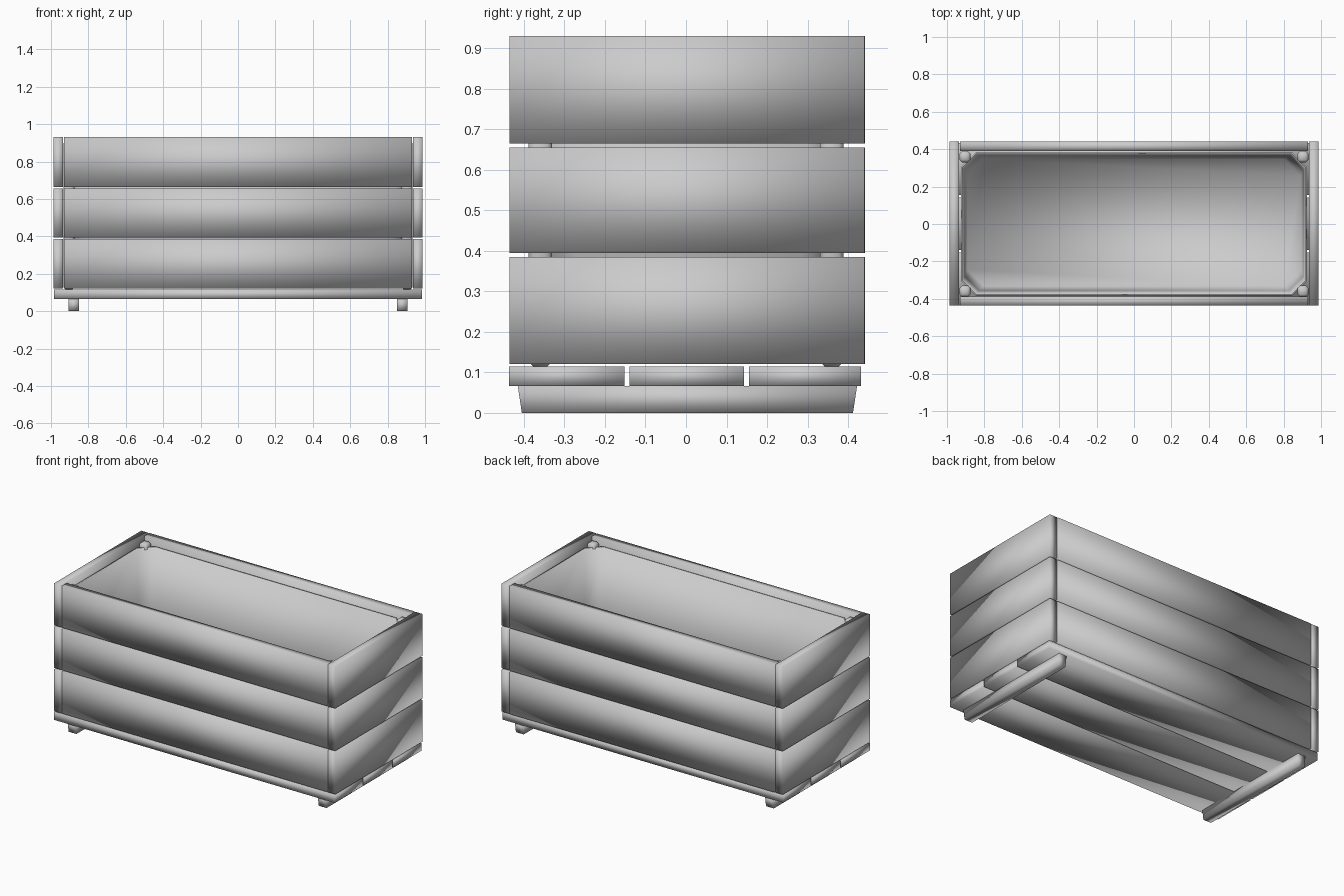
import bpy
import bmesh
from mathutils import Vector

old = bpy.data.objects.get("Cube")
if old:
    bpy.data.objects.remove(old)

grey = bpy.data.materials.new("plain grey")
grey.use_nodes = True
grey.diffuse_color = (0.6, 0.6, 0.6, 1)
grey.node_tree.nodes["Principled BSDF"].inputs["Base Color"].default_value = grey.diffuse_color


def finish(bm, name):
    bmesh.ops.recalc_face_normals(bm, faces=bm.faces)
    for face in bm.faces:
        face.smooth = True
    mesh = bpy.data.meshes.new(name)
    bm.to_mesh(mesh)
    bm.free()
    mesh.materials.append(grey)
    obj = bpy.data.objects.new(name, mesh)
    bpy.context.collection.objects.link(obj)
    return obj


def block(name, x, y, z, taper=0.0):
    """Box between limits; taper shortens the bottom along y."""
    bm = bmesh.new()
    bmesh.ops.create_cube(bm, size=1)
    for v in bm.verts:
        end = 1 if v.co.y > 0 else -1
        low = v.co.z < 0
        v.co = Vector([a + (b - a) * (c + 0.5) for (a, b), c in zip((x, y, z), v.co)])
        if low:
            v.co.y -= end * taper
    return finish(bm, name)


sides = ((-1, "right"), (1, "left"))


def span(s, a, b):
    return tuple(sorted((s * a, s * b)))


# Wall planks in three rows
rows = ((0.12, 0.385), (0.395, 0.655), (0.665, 0.93))
for row, z in zip(("lower", "middle", "upper"), rows):
    block(row + "_front_plank", (-0.93, 0.93), (-0.435, -0.388), z)
    block(row + "_back_plank", (-0.93, 0.93), (0.39, 0.442), z)
    for s, label in sides:
        block(f"{row}_{label}_plank", span(s, 0.935, 0.987), (-0.435, 0.44), z)

# Floor slats
for name, y in (("front", (-0.437, -0.152)), ("middle", (-0.14, 0.143)), ("back", (0.155, 0.432))):
    block(name + "_floor_slat", (-0.985, 0.985), y, (0.066, 0.115))

# Runners under the floor and corner posts inside the walls
for s, label in sides:
    block(label + "_runner", span(s, 0.85, 0.905), (-0.415, 0.422), (0, 0.066), 0.01)
    for t, end in ((-1, "front"), (1, "back")):
        post = block(f"{end}_{label}_post", span(s, 0.875, 0.932), span(t, 0.33, 0.389), (0.115, 0.91))
        bevel = post.modifiers.new("soft edges", "BEVEL")
        bevel.width = 0.012
        bevel.segments = 1

# Draped liner: notched corners go around the posts, walls lean in to the floor


def liner_ring(bm, x, front, back, notch, z):
    pts = ((-x + notch, front), (x - notch, front), (x, front + notch), (x, back - notch),
           (x - notch, back), (-x + notch, back), (-x, back - notch), (-x, front + notch))
    return [bm.verts.new((px, py, z)) for px, py in pts]


bm = bmesh.new()
top = liner_ring(bm, 0.92, -0.378, 0.378, 0.075, 0.89)
mid = liner_ring(bm, 0.91, -0.36, 0.37, 0.08, 0.5)
base = liner_ring(bm, 0.895, -0.335, 0.35, 0.09, 0.13)
for upper, lower in ((top, mid), (mid, base)):
    for i in range(len(upper)):
        j = (i + 1) % len(upper)
        bm.faces.new((upper[i], upper[j], lower[j], lower[i]))
bm.faces.new(base)
liner = finish(bm, "liner")
thick = liner.modifiers.new("cloth thickness", "SOLIDIFY")
thick.thickness = 0.008
thick.offset = 0
